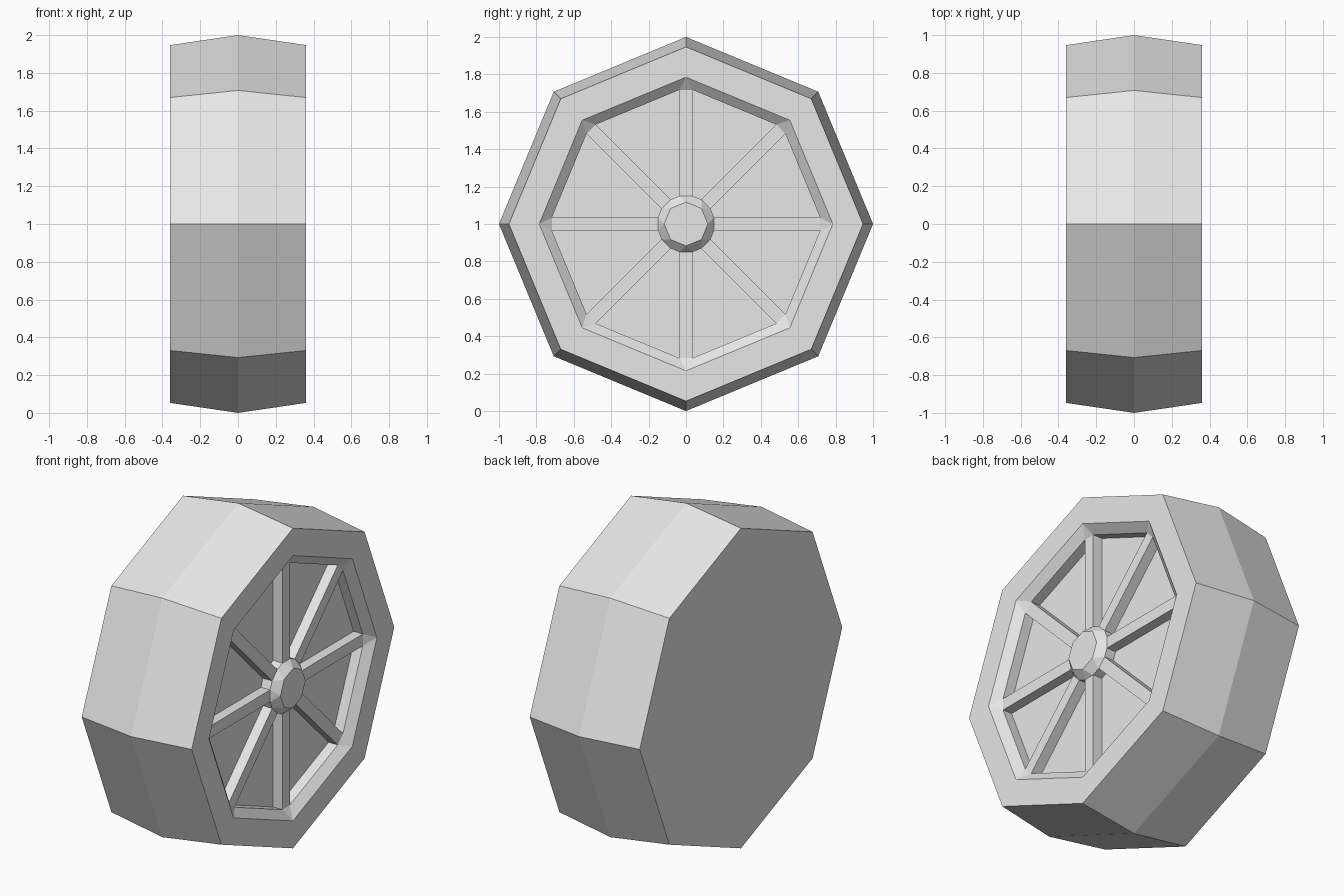
import bpy, bmesh
from math import cos, sin, tau
from mathutils import Vector

cube = bpy.data.objects.get("Cube")
if cube:
    bpy.data.objects.remove(cube)

SIDES = 8
HALF_WIDTH, SPOKE_X, PANEL_X = 0.36, 0.315, 0.255
SPOKE_HALF = 0.035

grey = bpy.data.materials.new("light grey")
grey.use_nodes = True
colour = (0.8, 0.8, 0.8, 1)
grey.diffuse_color = colour
grey.node_tree.nodes["Principled BSDF"].inputs["Base Color"].default_value = colour

bm = bmesh.new()


def point(x, k, out, side=0):
    """Vertex on spoke line k, 'out' from the axle and 'side' across it."""
    a = tau * k / SIDES
    return bm.verts.new(Vector((x, out * cos(a) - side * sin(a),
                                1 + out * sin(a) + side * cos(a))))


def ring(x, out, side=0):
    return [point(x, k, out, side) for k in range(SIDES)]


def bridge(a, b):
    for k in range(SIDES):
        n = (k + 1) % SIDES
        bm.faces.new((a[k], a[n], b[n], b[k]))


# Tyre: closed back, ridged tread and flat front rim
back = ring(-HALF_WIDTH, 0.947)
ridge = ring(0, 1)
front = ring(HALF_WIDTH, 0.947)
rim = ring(HALF_WIDTH, 0.785)
bm.faces.new(back)
for a, b in ((back, ridge), (ridge, front), (front, rim)):
    bridge(a, b)

# Raised hub cap
cap = ring(HALF_WIDTH, 0.117)
bm.faces.new(cap)

# Spoke corners on the outer edge and at the hub, on both sides of each spoke
outer_lo, outer_hi = (ring(SPOKE_X, 0.717, s) for s in (-SPOKE_HALF, SPOKE_HALF))
hub_lo, hub_hi = (ring(SPOKE_X, 0.15, s) for s in (-SPOKE_HALF, SPOKE_HALF))

for k in range(SIDES):
    n = (k + 1) % SIDES
    # Spoke front
    bm.faces.new((outer_lo[k], outer_hi[k], hub_hi[k], hub_lo[k]))
    # Bevels up to the rim and up to the hub cap
    for edge, lo, hi in ((rim, outer_lo, outer_hi), (cap, hub_lo, hub_hi)):
        bm.faces.new((edge[k], lo[k], hi[k]))
        bm.faces.new((edge[k], edge[n], lo[n], hi[k]))
    # Sunken panel with straight walls
    top = [outer_hi[k], outer_lo[n], hub_lo[n], hub_hi[k]]
    floor = [bm.verts.new((PANEL_X, v.co.y, v.co.z)) for v in top]
    bm.faces.new(floor)
    for i in range(4):
        j = (i + 1) % 4
        bm.faces.new((top[i], top[j], floor[j], floor[i]))

bmesh.ops.recalc_face_normals(bm, faces=bm.faces)
mesh = bpy.data.meshes.new("spoked_wheel")
bm.to_mesh(mesh)
bm.free()
mesh.materials.append(grey)
wheel = bpy.data.objects.new("spoked_wheel", mesh)
bpy.context.collection.objects.link(wheel)
